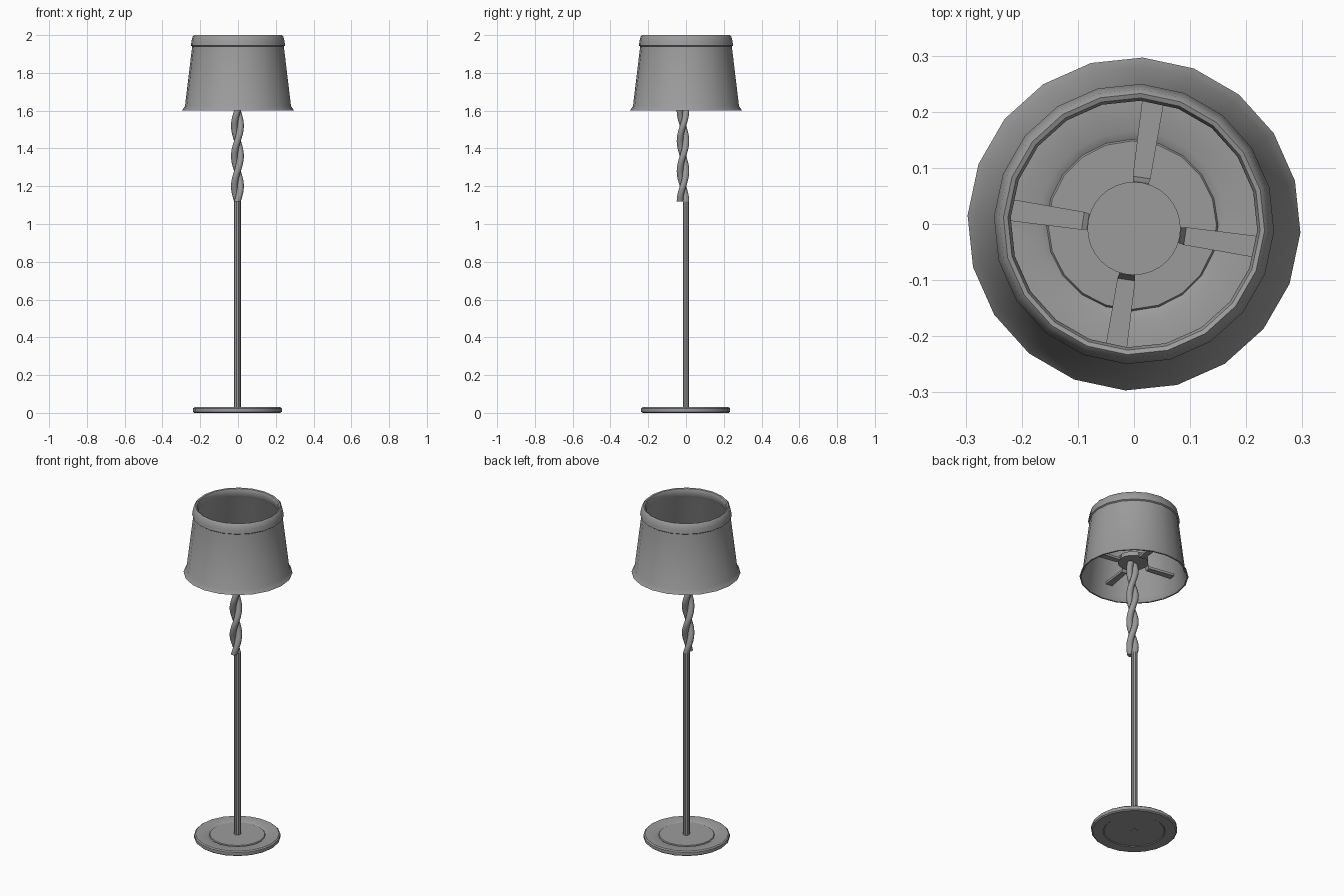
import bpy, bmesh, math
from mathutils import Matrix, Vector

cube = bpy.data.objects.get("Cube")
if cube:
    bpy.data.objects.remove(cube, do_unlink=True)

grey = bpy.data.materials.new("satin grey metal")
grey.use_nodes = True
grey.diffuse_color = (0.33, 0.33, 0.33, 1)
grey.node_tree.nodes["Principled BSDF"].inputs["Base Color"].default_value = grey.diffuse_color


def finish(bm, name, angle=35):
    bmesh.ops.recalc_face_normals(bm, faces=bm.faces)
    mesh = bpy.data.meshes.new(name)
    bm.to_mesh(mesh)
    bm.free()
    obj = bpy.data.objects.new(name, mesh)
    bpy.context.collection.objects.link(obj)
    mesh.materials.append(grey)
    bpy.ops.object.select_all(action='DESELECT')
    obj.select_set(True)
    bpy.context.view_layer.objects.active = obj
    bpy.ops.object.shade_smooth_by_angle(angle=math.radians(angle))
    return obj


def loft(name, rings, closed=False, capped=False, angle=35):
    """Skin a list of equal rings of points."""
    bm = bmesh.new()
    loops = [[bm.verts.new(p) for p in ring] for ring in rings]
    pairs = list(zip(loops, loops[1:]))
    if closed:
        pairs.append((loops[-1], loops[0]))
    for a, b in pairs:
        for i in range(len(a)):
            j = (i + 1) % len(a)
            bm.faces.new((a[i], a[j], b[j], b[i]))
    if capped:
        bm.faces.new(loops[0])
        bm.faces.new(loops[-1])
    return finish(bm, name, angle)


def circle(r, z, sides, cx=0, cy=0, turn=0):
    return [Vector((cx + r * math.cos(turn + math.tau * i / sides),
                    cy + r * math.sin(turn + math.tau * i / sides), z)) for i in range(sides)]


def lathe(name, profile, sides, centre=(0, 0), turn=0, **kw):
    return loft(name, [circle(r, z, sides, *centre, turn) for r, z in profile], **kw)


# Lampshade: flared lower hem, tapered wall and a rolled top band
shade = [(0.297, 1.60), (0.281, 1.625), (0.243, 1.94), (0.25, 1.945), (0.247, 1.965),
         (0.241, 1.992), (0.233, 2.0), (0.225, 1.997), (0.22, 1.985), (0.226, 1.95),
         (0.236, 1.935), (0.274, 1.625), (0.289, 1.60)]
lathe("lampshade", shade, 20, turn=math.radians(-3), closed=True, angle=40)

# Round foot with a shallow stepped centre
foot = [(0.165, 0.004), (0.17, 0.0), (0.228, 0.0), (0.235, 0.006), (0.235, 0.024),
        (0.228, 0.03), (0.168, 0.03), (0.153, 0.022), (0.15, 0.027), (0.146, 0.027)]
lathe("foot", foot, 20, (-0.003, -0.002), capped=True, angle=30)

# Straight pole
POLE_X, TWIST_Y, STRAND = -0.003, -0.016, 0.018
TWIST_LOW, TWIST_HIGH, HALF_TURN = 1.12, 1.70, 0.16
lathe("pole", [(STRAND, 0.0), (STRAND, TWIST_LOW)], 10, (POLE_X, 0), capped=True)

# Two strands wound around each other above the pole
for name, start in (("twist_strand_back", 90), ("twist_strand_front", -90)):
    rings = []
    steps = 44
    for k in range(steps + 1):
        z = TWIST_LOW + (TWIST_HIGH - TWIST_LOW) * k / steps
        a = math.radians(start) + math.pi * (z - TWIST_LOW) / HALF_TURN
        rings.append(circle(STRAND, z, 10, POLE_X + 0.016 * math.cos(a),
                            TWIST_Y + 0.016 * math.sin(a)))
    loft(name, rings, capped=True, angle=50)

# Hub that carries the shade
HUB = Vector((0, -0.008, 1.70))
lathe("shade_hub", [(0.083, 1.69), (0.083, 1.715)], 32, HUB.xy, capped=True)

# Four flat spokes that step down from the hub and reach the shade
for n in range(4):
    rings = []
    for r, half, z in ((0.075, 0.014, 0.012), (0.083, 0.014, 0.012),
                       (0.092, 0.016, -0.012), (0.25, 0.020, -0.012)):
        rings.append([Vector((r, -half, z)), Vector((r, half, z)),
                      Vector((r, half, z - 0.014)), Vector((r, -half, z - 0.014))])
    spin = Matrix.Translation(HUB) @ Matrix.Rotation(math.radians(-8.5 + 90 * n), 4, 'Z')
    loft(f"shade_spoke_{n + 1}", [[spin @ p for p in ring] for ring in rings],
         capped=True, angle=20)
